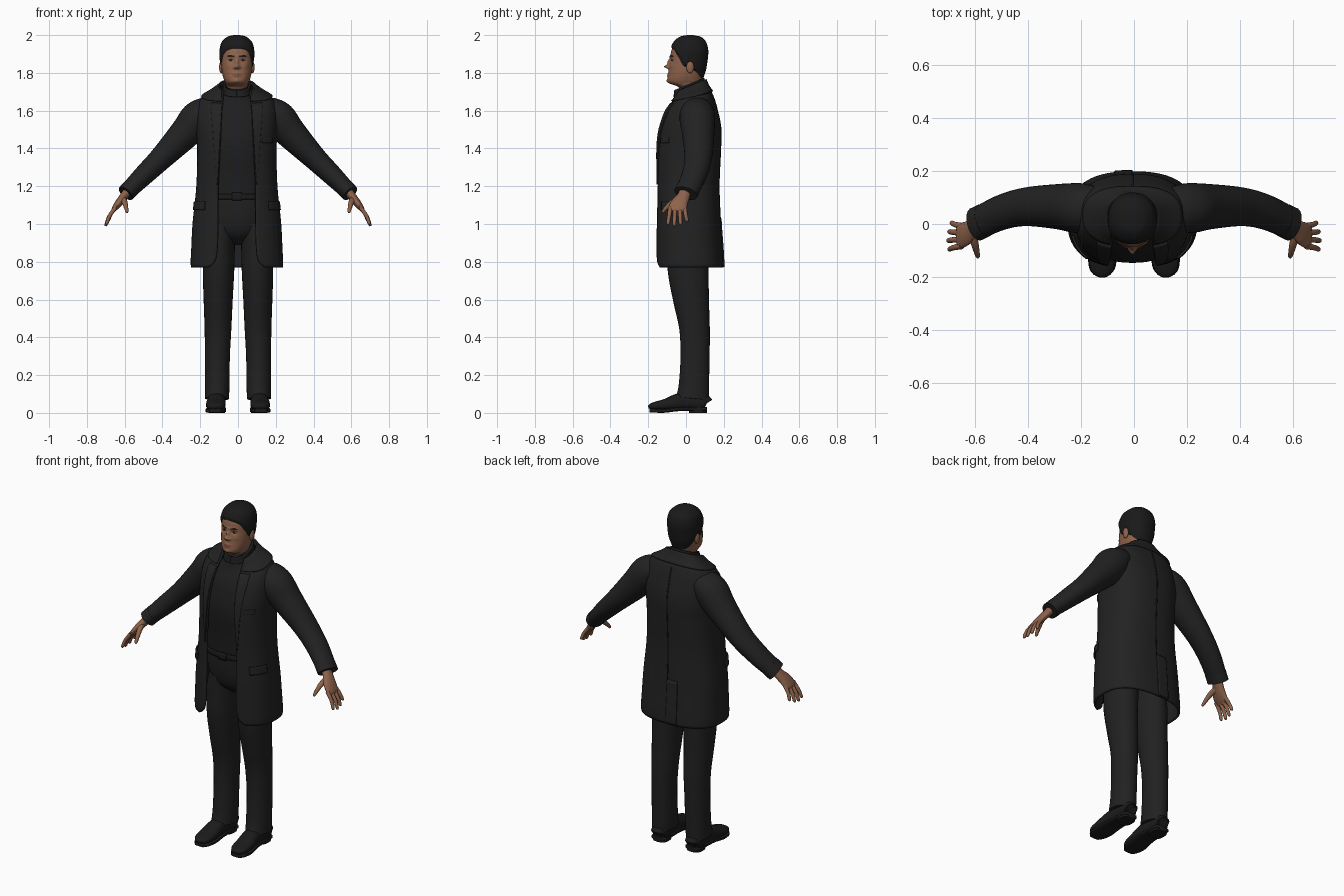
import bpy, bmesh
from math import sin, cos, pi, asin, exp, copysign
from mathutils import Vector

if "Cube" in bpy.data.objects:
    bpy.data.objects.remove(bpy.data.objects["Cube"])


def material(name, r, g, b):
    m = bpy.data.materials.new(name)
    m.use_nodes = True
    m.diffuse_color = (r, g, b, 1)
    node = m.node_tree.nodes["Principled BSDF"]
    node.inputs["Base Color"].default_value = (r, g, b, 1)
    node.inputs["Roughness"].default_value = .8
    return m


COAT = material("coat black", .016, .016, .016)
SHIRT = material("sweater black", .013, .013, .014)
TROUSERS = material("trouser black", .015, .015, .015)
SHOE = material("shoe black", .011, .011, .011)
HAIR = material("hair black", .01, .01, .01)
SKIN = material("skin brown", .27, .125, .07)
LIP = material("lip brown", .2, .08, .05)
EYE = material("eye white", .25, .2, .17)


def at(table, k):
    """Smooth interpolation of table rows, keyed by their first column."""
    n = len(table)
    k = min(max(k, table[0][0]), table[-1][0])
    i = max(j for j in range(n - 1) if table[j][0] <= k)
    a, b = table[i], table[i + 1]
    p, q = table[max(i - 1, 0)], table[min(i + 2, n - 1)]
    d = b[0] - a[0]
    f = (k - a[0]) / d
    out = []
    for c in range(1, len(a)):
        m0 = (b[c] - p[c]) / (b[0] - p[0]) * d
        m1 = (q[c] - a[c]) / (q[0] - a[0]) * d
        s = f * f * (3 - 2 * f)
        out.append(a[c] + (b[c] - a[c]) * s + m0 * f * (1 - f) ** 2 - m1 * f * f * (1 - f))
    return out


def power(v, e):
    return copysign(abs(v) ** e, v)


def surface(table, e, tilt=0):
    """Body surface: height z, angle t from the front towards +x, offset outwards."""
    def f(z, t, off=0):
        rx, front, back = at(table, z)[:3]
        y = (front + back) / 2 - ((back - front) / 2 + off) * power(cos(t), e)
        lean = tilt * min(max((z - 1.6) / .13, 0), 1)
        return Vector(((rx + off) * power(sin(t), e), y, z + lean * (y - .02)))
    return f


def sheet(name, mat, f, nu, nv, closed=False, thick=0):
    """Grid of f(u, v): a capped tube if closed, else a thickened panel."""
    bm = bmesh.new()
    cols = nv if closed else nv + 1
    rows = [[bm.verts.new(f(i / nu, j / nv)) for j in range(cols)] for i in range(nu + 1)]
    for a, b in zip(rows, rows[1:]):
        for j in range(nv):
            k = (j + 1) % cols
            bm.faces.new((a[j], a[k], b[k], b[j]))
    if closed:
        bm.faces.new(rows[0][::-1])
        bm.faces.new(rows[-1])
        bmesh.ops.recalc_face_normals(bm, faces=bm.faces)
    mesh = bpy.data.meshes.new(name)
    bm.to_mesh(mesh)
    bm.free()
    mesh.materials.append(mat)
    for p in mesh.polygons:
        p.use_smooth = True
    mesh.set_sharp_from_angle(angle=.8)
    ob = bpy.data.objects.new(name, mesh)
    bpy.context.collection.objects.link(ob)
    if thick:
        mod = ob.modifiers.new("thickness", "SOLIDIFY")
        mod.thickness, mod.offset = thick, -1
    return ob


def body(name, mat, surf, z0, z1, nu, nv, off=0):
    return sheet(name, mat, lambda u, v: surf(z0 + (z1 - z0) * u, 2 * pi * v, off), nu, nv, True)


def panel(name, mat, surf, z0, z1, ta, tb, off=.006, thick=.008, nu=6, nv=12):
    def f(u, v):
        z = z0 + (z1 - z0) * u
        a, b = [t(z) if callable(t) else t for t in (ta, tb)]
        return surf(z, a + (b - a) * v, off)
    return sheet(name, mat, f, nu, nv, thick=thick)


def tube(name, mat, pts, side=1, ref=(0, 1, 0), e=1, nu=24, nv=20):
    """Tube through (x, y, z, radius along ref, other radius), mirrored by side."""
    table = [(i, *p) for i, p in enumerate(pts)]
    last = len(pts) - 1

    def f(u, v):
        k = u * last
        x, y, z, ra, rb = at(table, k)
        d = Vector(at(table, min(k + .02, last))[:3]) - Vector(at(table, max(k - .02, 0))[:3])
        d.normalize()
        r = Vector(ref)
        r = (r - d * r.dot(d)).normalized()
        a = 2 * pi * v
        p = Vector((x, y, z)) + r * ra * power(cos(a), e) + d.cross(r) * rb * power(sin(a), e)
        return Vector((p.x * side, p.y, p.z))
    return sheet(name, mat, f, nu, nv, True)


def ball(name, mat, loc, size):
    flat = [(loc[0], loc[1], loc[2] + size[2] * -cos(pi * i / 8),
             size[1] * max(sin(pi * i / 8), .02), size[0] * max(sin(pi * i / 8), .02)) for i in range(9)]
    return tube(name, mat, flat, nu=16, nv=16)


# Coat shell: height, half width, front, back, half opening
E = .8
coat_table = [(.77, .243, -.163, .198, .15), (.80, .245, -.165, .198, .118), (.86, .242, -.165, .195, .105),
              (1.0, .235, -.163, .185, .1), (1.2, .215, -.16, .177, .1), (1.4, .21, -.16, .185, .09),
              (1.5, .215, -.147, .187, .085), (1.6, .212, -.112, .168, .08), (1.67, .185, -.078, .138, .075),
              (1.7, .135, -.062, .115, .072), (1.73, .088, -.055, .1, .07)]
coat_surf = surface(coat_table, E, .4)


def edge(z, extra=0):
    rx, _, _, op = at(coat_table, z)
    return asin(min(1, (op + extra) / rx) ** (1 / E))


def lapel_edge(z):
    return edge(z, .003 + .05 * min(1, (z - 1.2) / .4))


centred = [panel("coat", COAT, coat_surf, .77, 1.73, edge, lambda z: 2 * pi - edge(z), 0, .012, 64, 72),
           panel("coat_collar", COAT, coat_surf, 1.675, 1.732, lambda z: edge(z, .004),
                 lambda z: 2 * pi - edge(z, .004), .009, .009, 8, 60),
           panel("lapel_left", COAT, coat_surf, 1.21, 1.66, edge, lapel_edge, nu=24),
           panel("lapel_right", COAT, coat_surf, 1.21, 1.66, lambda z: -lapel_edge(z),
                 lambda z: -edge(z), nu=24),
           panel("pocket_flap_left", COAT, coat_surf, 1.075, 1.12, .75, 1.35, .01),
           panel("pocket_flap_right", COAT, coat_surf, 1.075, 1.12, -1.35, -.75, .01),
           panel("chest_pocket", COAT, coat_surf, 1.43, 1.455, .6, 1.0, .004, .006),
           panel("back_vent_flap", COAT, coat_surf, .772, 1.03, pi, pi + .2, .005, .006, 14),
           panel("back_seam", HAIR, coat_surf, 1.03, 1.66, pi - .006, pi + .006, .001, .003, 30, 2)]

# Sweater with rolled neck
shirt_surf = surface([(1.12, .165, -.125, .13), (1.25, .175, -.133, .145), (1.42, .18, -.146, .15),
                      (1.55, .175, -.12, .14), (1.64, .135, -.08, .118), (1.69, .078, -.062, .1),
                      (1.75, .064, -.054, .088)], .85, .4)
centred += [body("sweater", SHIRT, shirt_surf, 1.12, 1.735, 40, 48),
            panel("rolled_neck", SHIRT, shirt_surf, 1.7, 1.742, 0, 2 * pi, .007, .012, 8, 48)]

# Trouser seat, belt and buckle
hip_surf = surface([(.89, .04, -.03, .06), (.94, .12, -.09, .11), (1.0, .16, -.115, .13),
                    (1.1, .168, -.127, .13), (1.17, .165, -.127, .13)], .85)
centred += [body("trouser_seat", TROUSERS, hip_surf, .89, 1.17, 20, 40),
            panel("belt", SHOE, hip_surf, 1.13, 1.16, -pi, pi, .009, .008, 3, 48),
            panel("belt_buckle", SHOE, hip_surf, 1.124, 1.166, -.1, .1, .014, .006, 3, 6)]

# Head with sculpted face
head_surf = surface([(1.66, .055, -.03, .085), (1.725, .056, -.04, .085), (1.745, .06, -.088, .085),
                     (1.76, .067, -.097, .087), (1.79, .076, -.094, .092), (1.83, .081, -.089, .1),
                     (1.88, .083, -.083, .107), (1.92, .083, -.077, .109), (1.96, .072, -.058, .098),
                     (1.98, .052, -.036, .08), (1.99, .034, -.015, .06), (1.995, .006, .015, .03)], .9)
# Bumps: x, z, spread x, spread z, push towards the back
bumps = [(0, 1.833, .011, .01, -.026), (0, 1.857, .009, .017, -.013), (0, 1.887, .045, .008, -.004),
         (0, 1.789, .02, .009, -.008), (0, 1.789, .022, .0035, .005), (0, 1.757, .018, .01, -.006)]
for s in (-1, 1):
    bumps += [(.014 * s, 1.828, .006, .007, -.009), (.032 * s, 1.866, .014, .009, .008),
              (.045 * s, 1.835, .015, .012, -.003)]
head = body("head", SKIN, head_surf, 1.66, 1.995, 100, 112)
for v in head.data.vertices:
    if v.co.y < 0:
        v.co.y += sum(a * exp(-((v.co.x - x) / sx) ** 2 - ((v.co.z - z) / sz) ** 2)
                      for x, z, sx, sz, a in bumps)
head.data.materials.append(LIP)
head.data.materials.append(HAIR)
for p in head.data.polygons:
    x, y, z = p.center
    x = abs(x)
    if y < -.03 and (x / .025) ** 2 + ((z - 1.789) / .009) ** 2 < 1:
        p.material_index = 1
    elif y < -.03 and .014 < x < .052 and abs(z - 1.889 + 4 * (x - .035) ** 2) < .004:
        p.material_index = 2
centred.append(head)

# Hair cap rising from the hairline: angle, height
hairline = [(0, 1.932), (.5, 1.927), (.9, 1.905), (1.15, 1.87), (1.4, 1.838), (1.65, 1.85),
            (1.95, 1.82), (2.5, 1.778), (pi, 1.77)]


def hair_point(u, v):
    t = 2 * pi * v
    z0 = at(hairline, min(t, 2 * pi - t))[0]
    z = z0 + (1.995 - z0) * u
    p = head_surf(z, t, .003 + .006 * min(1, u * 5))
    p.z += .005 * max(0, (z - 1.93) / .065)
    return p


centred += [sheet("hair", HAIR, hair_point, 40, 80, True)]

# Eyes and ears
for s, label in ((1, "left"), (-1, "right")):
    centred += [ball("eye_" + label, EYE, (.032 * s, -.07, 1.867), (.013, .007, .005)),
                ball("iris_" + label, HAIR, (.032 * s, -.0735, 1.867), (.0055, .005, .005)),
                ball("ear_" + label, SKIN, (.083 * s, .022, 1.83), (.011, .02, .032))]
for ob in centred:
    ob.location.x = -.006

# Limbs, mirrored left and right
for s, label in ((1, "left"), (-1, "right")):
    tube("sleeve_" + label, COAT, [(.14, .06, 1.59, .08, .07), (.175, .06, 1.588, .09, .082),
         (.215, .06, 1.555, .094, .094), (.28, .065, 1.48, .086, .083), (.405, .065, 1.35, .073, .063),
         (.5, .043, 1.257, .066, .054), (.592, 0, 1.165, .061, .044)], s, nu=40, nv=28)
    tube("cuff_" + label, COAT, [(.562, .015, 1.196, .064, .048), (.594, -.001, 1.162, .065, .047)], s, nu=3)
    tube("palm_" + label, SKIN, [(.575, 0, 1.185, .03, .024), (.605, -.014, 1.145, .034, .022),
         (.632, -.035, 1.11, .045, .02), (.655, -.046, 1.08, .046, .014), (.664, -.048, 1.066, .036, .008)], s)
    for i, finger in enumerate(("index", "middle", "ring", "little")):
        y, reach = -.083 + .025 * i, (.92, 1, .93, .75)[i]
        spread = .008 * (i - 1.5)
        tube(finger + "_finger_" + label, SKIN,
             [(.648, y, 1.088, .012, .011), (.648 + .034 * reach, y + spread * .5, 1.088 - .048 * reach, .0105, .01),
              (.648 + .05 * reach, y + spread, 1.088 - .09 * reach, .009, .0085),
              (.648 + .051 * reach, y + spread, 1.088 - .1 * reach, .003, .003)], s, nu=14, nv=12)
    tube("thumb_" + label, SKIN, [(.612, -.03, 1.135, .018, .02), (.6, -.072, 1.115, .014, .015),
         (.592, -.105, 1.085, .011, .011), (.588, -.122, 1.065, .008, .008),
         (.587, -.126, 1.06, .003, .003)], s, nu=16, nv=14)
    tube("trouser_leg_" + label, TROUSERS, [(.088, .01, 1.0, .115, .078), (.098, .01, .9, .113, .082),
         (.103, .012, .75, .108, .083), (.105, .027, .6, .095, .077), (.106, .045, .45, .081, .071),
         (.109, .048, .3, .077, .066), (.11, .042, .15, .08, .065), (.112, .035, .075, .087, .064)],
         s, nu=40, nv=28)
    shoe = [(.112, .11, .05, .03, .03), (.112, .1, .055, .042, .042), (.112, .04, .063, .045, .052),
            (.114, -.04, .057, .048, .046), (.118, -.11, .043, .052, .031), (.12, -.165, .036, .046, .022),
            (.12, -.192, .031, .028, .014), (.12, -.199, .028, .006, .004)]
    tube("shoe_" + label, SHOE, shoe, s, ref=(1, 0, 0), e=.85, nu=32)
    tube("sole_" + label, SHOE, [(x, y, .02 if y > -.05 else .012, w + .003, .011)
         for x, y, z, w, h in shoe[:-1]], s, ref=(1, 0, 0), e=.5, nu=28)
    tube("heel_" + label, SHOE, [(.112, .064, 0, .047, .044), (.112, .064, .03, .048, .045)], s, e=.7, nu=2)
